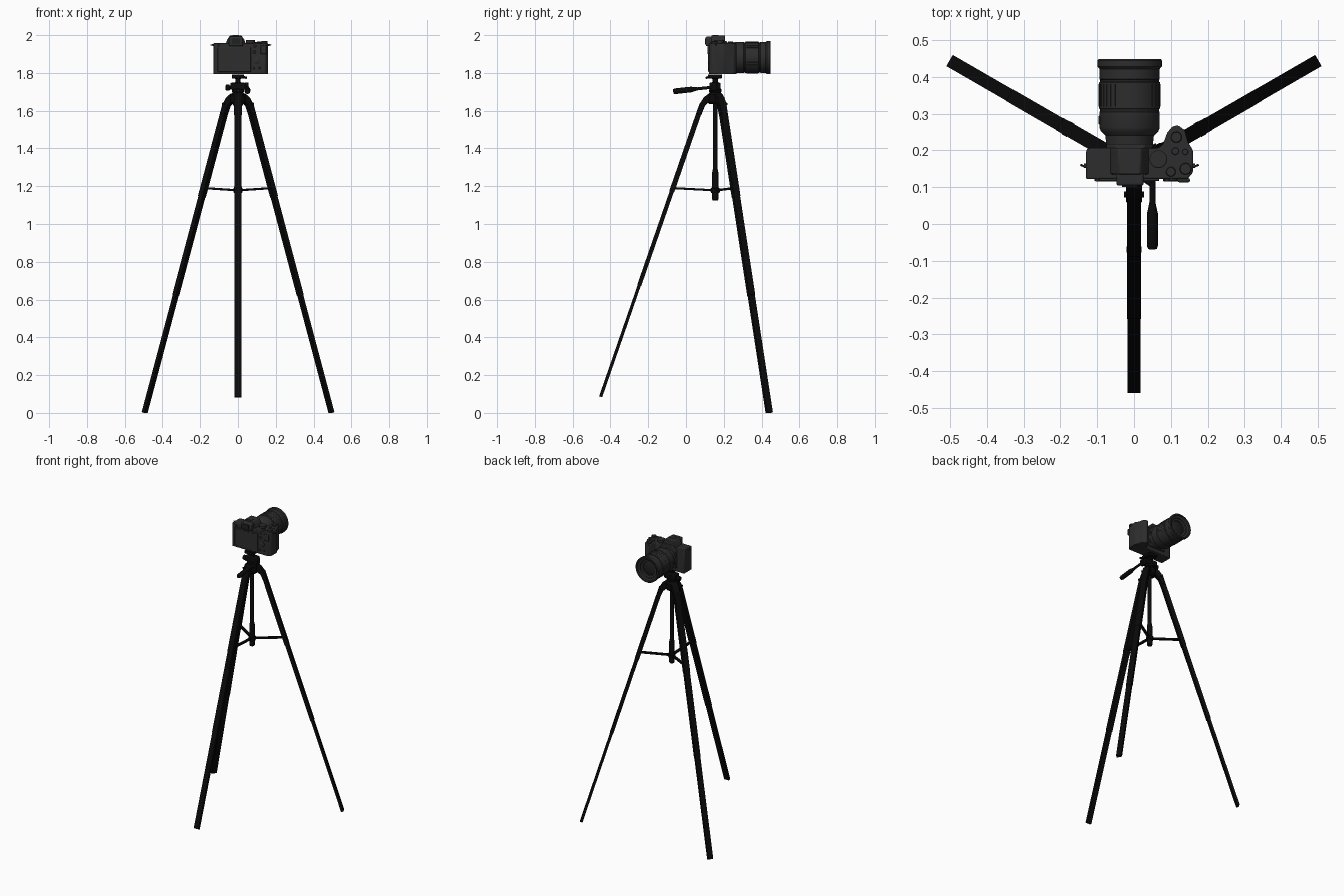
import bpy, bmesh, math
from mathutils import Vector, Matrix

cube = bpy.data.objects.get("Cube")
if cube:
    bpy.data.objects.remove(cube, do_unlink=True)


def material(name, v):
    m = bpy.data.materials.new(name)
    m.use_nodes = True
    m.diffuse_color = (v, v, v, 1)
    m.node_tree.nodes["Principled BSDF"].inputs["Base Color"].default_value = (v, v, v, 1)
    return m


GREY = material("camera charcoal", 0.026)
BLACK = material("tripod black", 0.003)
GLASS = material("lens glass", 0.014)
HUB = Vector((0, 0.155, 0))
LENS = Vector((-0.012, 0, 1.882))
X, Y, Z = Vector((1, 0, 0)), Vector((0, 1, 0)), Vector((0, 0, 1))


def finish(name, bm, mat, bevel=0.0, smooth=True):
    bmesh.ops.recalc_face_normals(bm, faces=bm.faces)
    me = bpy.data.meshes.new(name)
    bm.to_mesh(me)
    bm.free()
    ob = bpy.data.objects.new(name, me)
    bpy.context.collection.objects.link(ob)
    me.materials.append(mat)
    bpy.ops.object.select_all(action='DESELECT')
    ob.select_set(True)
    bpy.context.view_layer.objects.active = ob
    if bevel:
        b = ob.modifiers.new("Bevel", 'BEVEL')
        b.width, b.segments = bevel, 2
        b.limit_method = 'ANGLE'
    if smooth:
        bpy.ops.object.shade_smooth_by_angle(angle=math.radians(35))
    return ob


def box(name, lo, hi, mat, bevel=0.0):
    bm = bmesh.new()
    lo, hi = Vector(lo), Vector(hi)
    size = Matrix.Diagonal((*(hi - lo), 1))
    bmesh.ops.create_cube(bm, size=1, matrix=Matrix.Translation((lo + hi) / 2) @ size)
    return finish(name, bm, mat, bevel)


def prism(name, points, offset, mat, bevel=0.0):
    """Extrude a closed outline of 3D points along an offset."""
    bm = bmesh.new()
    face = bm.faces.new([bm.verts.new(p) for p in points])
    new = bmesh.ops.extrude_face_region(bm, geom=[face], use_keep_orig=True)["geom"]
    bmesh.ops.translate(bm, verts=[v for v in new if isinstance(v, bmesh.types.BMVert)], vec=offset)
    return finish(name, bm, mat, bevel)


def lathe(name, origin, axis, profile, mat, n=24):
    """Revolve (radius, distance) pairs around an axis."""
    bm = bmesh.new()
    rot = Vector(axis).to_track_quat('Z', 'Y')
    rings = []
    for r, h in profile:
        rings.append([bm.verts.new(Vector(origin) + rot @ Vector(
            (r * math.cos(i * math.tau / n), r * math.sin(i * math.tau / n), h))) for i in range(n)])
    for a, b in zip(rings, rings[1:]):
        for i in range(n):
            bm.faces.new((a[i], a[(i + 1) % n], b[(i + 1) % n], b[i]))
    bm.faces.new(rings[0])
    bm.faces.new(rings[-1])
    return finish(name, bm, mat)


def rod(name, a, b, r, mat, n=16):
    a, b = Vector(a), Vector(b)
    return lathe(name, a, b - a, [(r, 0), (r, (b - a).length)], mat, n)


def beam(name, a, b, side, w, t, mat):
    """Rectangular bar; w is the width along the side direction."""
    d = (b - a).normalized()
    n = d.cross(side).normalized()
    corners = [a + side * (w / 2 * i) + n * (t / 2 * j) for i, j in ((-1, -1), (1, -1), (1, 1), (-1, 1))]
    return prism(name, corners, b - a, mat)


# Legs: three telescoping sections, a shoulder bracket and a spreader arm each
for label, angle, reach, foot in (("left", 30, 0.571, 0.002),
                                  ("right", 150, 0.571, 0.002), ("front", 270, 0.607, 0.085)):
    c, s = math.cos(math.radians(angle)), math.sin(math.radians(angle))
    out, side = Vector((c, s, 0)), Vector((-s, c, 0))
    top = HUB + out * 0.07 + Z * 1.635
    end = HUB + out * reach + Z * foot
    for part, f, w, t in (("upper", 0.3, 0.039, 0.027), ("middle", 0.62, 0.037, 0.022),
                          ("lower", 1.0, 0.035, 0.017)):
        beam(f"{label}_{part}_leg", top, top.lerp(end, f), side, w, t, BLACK)
    outline = [(0, 1.695), (0.035, 1.69), (0.06, 1.672), (0.08, 1.64), (0.097, 1.58),
               (0.075, 1.575), (0.055, 1.625), (0.035, 1.645), (0, 1.645)]
    prism(f"{label}_shoulder", [HUB + out * r + Z * z - side * 0.022 for r, z in outline],
          side * 0.044, BLACK, 0.003)
    pivot = HUB + out * 0.075 + Z * 1.635
    rod(f"{label}_hinge_pin", pivot - side * 0.027, pivot + side * 0.027, 0.008, BLACK)
    knee = top.lerp(end, (top.z - 1.19) / (top.z - foot))
    beam(f"{label}_spreader", HUB + Z * 1.178, knee, side, 0.016, 0.011, BLACK)
    rod(f"{label}_spreader_pin", knee - side * 0.021, knee + side * 0.021, 0.008, BLACK)

# Centre column
lathe("centre_column", HUB, Z, [(0.013, 1.125), (0.017, 1.13), (0.017, 1.27), (0.013, 1.29),
                                (0.013, 1.71)], BLACK)
lathe("spreader_hub", HUB, Z, [(0.022, 1.165), (0.024, 1.17), (0.024, 1.188), (0.02, 1.192)], BLACK)
lathe("leg_crown", HUB, Z, [(0.032, 1.635), (0.04, 1.645), (0.04, 1.685), (0.028, 1.697), (0.022, 1.71)], BLACK)

# Pan head with knobs and handle
lathe("pan_base", HUB, Z, [(0.022, 1.69), (0.033, 1.7), (0.033, 1.712), (0.026, 1.72)], BLACK)
box("tilt_block", (-0.04, 0.128, 1.712), (0.04, 0.182, 1.748), BLACK, 0.005)
lathe("head_neck", HUB, Z, [(0.028, 1.745), (0.014, 1.752), (0.014, 1.768), (0.03, 1.774)], BLACK)
box("mounting_plate", (-0.032, 0.116, 1.771), (0.032, 0.19, 1.792), BLACK, 0.003)
lathe("tilt_knob", (-0.035, 0.155, 1.722), -X, [(0.01, 0), (0.01, 0.008), (0.016, 0.01), (0.016, 0.027),
                                               (0.012, 0.03)], BLACK)
rod("plate_lock_lever", (0.02, 0.125, 1.78), (0.045, 0.108, 1.774), 0.006, BLACK)
box("handle_bracket", (0.036, 0.125, 1.705), (0.056, 0.165, 1.75), BLACK, 0.005)
handle_start = Vector((0.05, 0.145, 1.725))
lathe("pan_handle", handle_start, Vector((0.05, -0.068, 1.702)) - handle_start,
      [(0.008, 0), (0.008, 0.085), (0.011, 0.1), (0.015, 0.118), (0.015, 0.205), (0.012, 0.214)], BLACK)

# Camera body with finger grip
plan = [(-0.13, 0.122), (-0.13, 0.2), (-0.125, 0.206), (0.065, 0.206), (0.078, 0.215), (0.09, 0.248),
        (0.105, 0.266), (0.12, 0.268), (0.138, 0.255), (0.147, 0.222), (0.16, 0.2), (0.16, 0.14),
        (0.145, 0.122)]
prism("camera_body", [(x, y, 1.794) for x, y in plan], Z * 0.163, GREY, 0.004)
prism("lens_mount_block", [(-0.075, 0.2, 1.82), (-0.075, 0.2, 1.94), (-0.05, 0.2, 1.968), (0.028, 0.2, 1.968),
                           (0.052, 0.2, 1.94), (0.052, 0.2, 1.82)], Y * 0.018, GREY, 0.004)

# Viewfinder hump and eyecup
prism("viewfinder_hump", [(-0.066, 0.135, 1.95), (-0.058, 0.135, 1.975), (-0.042, 0.135, 1.998),
                          (0.018, 0.135, 1.998), (0.034, 0.135, 1.975), (0.042, 0.135, 1.95)],
      Y * 0.072, GREY, 0.004)
box("eyecup", (-0.048, 0.104, 1.942), (0.026, 0.14, 1.992), GREY, 0.006)
box("eyepiece_glass", (-0.032, 0.101, 1.952), (0.01, 0.106, 1.982), GLASS)
box("accessory_shoe", (-0.03, 0.14, 1.996), (0.006, 0.172, 2.0), GREY)

# Rear screen and controls
box("rear_screen_frame", (-0.108, 0.117, 1.806), (0.068, 0.124, 1.935), GREY, 0.002)
box("rear_screen", (-0.098, 0.1155, 1.815), (0.058, 0.119, 1.926), GREY)
box("thumb_rest", (0.118, 0.113, 1.9), (0.152, 0.125, 1.945), GREY, 0.005)
for i, (x, z, r) in enumerate(((0.1, 1.865, 0.018), (0.088, 1.91, 0.008), (0.09, 1.942, 0.007),
                               (0.085, 1.825, 0.006), (0.115, 1.825, 0.006), (-0.1, 1.946, 0.006))):
    lathe(f"rear_button_{i + 1}", (x, 0.124, z), -Y, [(r, 0), (r, 0.006), (r * 0.8, 0.008)], GREY, 16)

# Top dials and shutter button
for name, x, y, r, h in (("mode_dial", 0.066, 0.176, 0.024, 0.02), ("shutter_button", 0.115, 0.236, 0.015, 0.01),
                         ("front_dial", 0.112, 0.198, 0.01, 0.006), ("exposure_dial", 0.14, 0.15, 0.016, 0.014),
                         ("custom_button", 0.139, 0.196, 0.008, 0.006), ("rear_dial", 0.1, 0.142, 0.013, 0.009)):
    lathe(name, (x, y, 1.955), Z, [(r, 0), (r, h - 0.002), (r * 0.88, h), (r * 0.5, h)], GREY, 20)

# Strap lugs
for label, x, d in (("left", 0.158, 1), ("right", -0.128, -1)):
    rod(f"{label}_strap_lug", (x, 0.158, 1.948), (x + d * 0.008, 0.158, 1.948), 0.006, GREY, 12)
    rod(f"{label}_strap_ring", (x + d * 0.004, 0.155, 1.95), (x + d * 0.017, 0.161, 1.947), 0.003, GREY, 8)

# Lens barrel with recessed front
lathe("lens_barrel", LENS, Y,
      [(0.062, 0.2), (0.064, 0.222), (0.066, 0.24), (0.078, 0.252), (0.082, 0.262), (0.082, 0.305),
       (0.08, 0.307), (0.08, 0.312), (0.083, 0.314), (0.083, 0.385), (0.08, 0.387), (0.08, 0.392),
       (0.082, 0.394), (0.082, 0.422), (0.0875, 0.428), (0.0875, 0.445), (0.085, 0.448), (0.077, 0.448),
       (0.075, 0.438), (0.062, 0.434), (0.06, 0.426), (0.048, 0.423), (0.046, 0.416)], GREY, 48)
lathe("front_glass", LENS, Y, [(0.046, 0.414), (0.046, 0.417), (0.035, 0.421), (0.02, 0.424), (0.006, 0.425)],
      GLASS, 32)
for i in range(36):
    a = i * math.tau / 36
    out = Vector((math.cos(a), 0, math.sin(a)))
    p = LENS + out * 0.0825 + Y * 0.32
    beam(f"focus_grip_rib_{i + 1}", p, p + Y * 0.06, Vector((-out.z, 0, out.x)), 0.006, 0.003, GREY)
box("lens_switch", (-0.096, 0.27, 1.87), (-0.09, 0.295, 1.894), GREY, 0.002)
